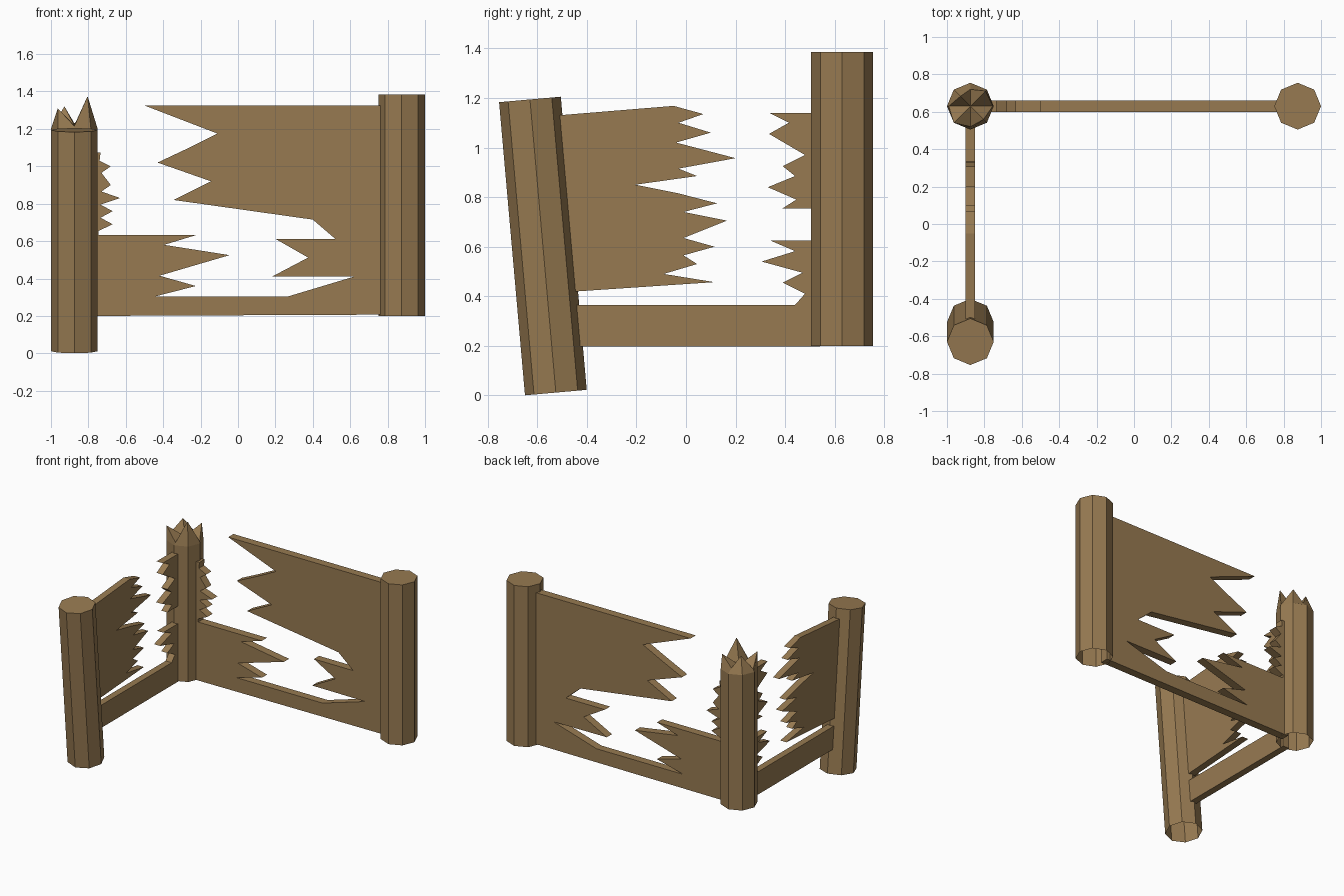
import bpy, bmesh
from math import cos, sin, pi, radians
from mathutils import Matrix

if "Cube" in bpy.data.objects:
    bpy.data.objects.remove(bpy.data.objects["Cube"])

wood = bpy.data.materials.new("wood")
wood.diffuse_color = (0.31, 0.195, 0.083, 1)
wood.use_nodes = True
wood.node_tree.nodes["Principled BSDF"].inputs["Base Color"].default_value = wood.diffuse_color


def finish(name, bm):
    bmesh.ops.recalc_face_normals(bm, faces=bm.faces[:])
    me = bpy.data.meshes.new(name)
    bm.to_mesh(me)
    bm.free()
    me.materials.append(wood)
    ob = bpy.data.objects.new(name, me)
    bpy.context.collection.objects.link(ob)
    return ob


def post(name, x, y, z0, z1, crown=None):
    """Eight-sided post, open underneath; crown gives a splintered top rim."""
    bm = bmesh.new()

    def ring(pts):
        return [bm.verts.new((r * cos(k * pi / 4), r * sin(k * pi / 4), z))
                for k, (r, z) in enumerate(pts)]

    rings = [ring([(0.125, z0)] * 8), ring([(0.125, z1)] * 8)]
    if crown:
        rings.append(ring(crown))
    for a, b in zip(rings, rings[1:]):
        for k in range(8):
            n = (k + 1) % 8
            bm.faces.new((a[k], a[n], b[n], b[k]))
    if crown:
        centre = bm.verts.new((0, 0, z1 + 0.02))
        for k in range(8):
            bm.faces.new((rings[-1][k], rings[-1][(k + 1) % 8], centre))
    else:
        bm.faces.new(rings[-1])
    ob = finish(name, bm)
    ob.location = (x, y, 0)
    return ob


def board(name, pts, thick, place):
    """Flat outline (u, z) given thickness and placed in the scene."""
    bm = bmesh.new()
    face = bm.faces.new([bm.verts.new(place(u, z, -thick / 2)) for u, z in pts])
    ext = bmesh.ops.extrude_face_region(bm, geom=[face], use_keep_orig=True)
    shift = Matrix.Identity(3) @ (place_vec(place, thick))
    verts = [g for g in ext["geom"] if isinstance(g, bmesh.types.BMVert)]
    bmesh.ops.translate(bm, verts=verts, vec=shift)
    bmesh.ops.recalc_face_normals(bm, faces=bm.faces[:])
    bmesh.ops.triangulate(bm, faces=[f for f in bm.faces if len(f.verts) > 4])
    return finish(name, bm)


def place_vec(place, t):
    from mathutils import Vector
    return Vector(place(0, 0, t)) - Vector(place(0, 0, 0))


def back(u, z, t):
    return (u, 0.63 + t, z)


def side(u, z, t):
    return (-0.875 + t, u, z)


# posts
post("right_post", 0.875, 0.63, 0.2, 1.385)
crown = [(0.12, 1.215), (0.115, 1.31), (0.09, 1.23), (0.075, 1.32),
         (0.115, 1.22), (0.125, 1.31), (0.11, 1.215), (0.1, 1.375)]
post("broken_corner_post", -0.875, 0.63, 0.2, 1.2, crown)
lean = post("leaning_post", -0.875, -0.525, 0, 1.187)
lean.location.z = 0.0115
lean.rotation_euler.x = radians(5.05)

# back wall, broken through the middle
board("back_wall", [
    (0.79, 0.207), (0.79, 1.325), (-0.5, 1.325), (-0.11, 1.175), (-0.26, 1.1),
    (-0.43, 1.02), (-0.145, 0.92), (-0.345, 0.82), (0.4, 0.715), (0.52, 0.612),
    (0.2, 0.612), (0.375, 0.512), (0.185, 0.412), (0.62, 0.41), (0.27, 0.305),
    (-0.44, 0.305), (-0.225, 0.36), (-0.42, 0.415), (-0.045, 0.525),
    (-0.395, 0.58), (-0.225, 0.632), (-0.745, 0.632), (-0.745, 0.655),
    (-0.67, 0.69), (-0.735, 0.725), (-0.67, 0.76), (-0.735, 0.795),
    (-0.63, 0.83), (-0.73, 0.865), (-0.68, 0.9), (-0.73, 0.965), (-0.68, 1.0),
    (-0.74, 1.03), (-0.735, 1.075), (-0.79, 1.075), (-0.79, 0.2)], 0.06, back)

# side wall: splintered half on the leaning post
board("side_wall_front", [
    (-0.55, 1.127), (-0.05, 1.168), (0.07, 1.135), (-0.03, 1.1), (0.1, 1.06),
    (-0.04, 1.02), (0.2, 0.957), (-0.03, 0.915), (0.045, 0.885), (-0.205, 0.85),
    (-0.03, 0.815), (0.125, 0.775), (-0.01, 0.74), (0.165, 0.705),
    (-0.01, 0.635), (0.115, 0.6), (-0.01, 0.565), (0.045, 0.53), (-0.09, 0.49),
    (0.115, 0.457), (-0.48, 0.417)], 0.05, side)

# side wall: bottom rail with lower splinters
board("side_rail", [
    (-0.47, 0.197), (-0.47, 0.365), (0.44, 0.365), (0.48, 0.41), (0.39, 0.455),
    (0.47, 0.495), (0.305, 0.54), (0.44, 0.582), (0.34, 0.625), (0.54, 0.625),
    (0.54, 0.197)], 0.05, side)

# side wall: upper splinters on the corner post
board("side_splinters", [
    (0.54, 0.755), (0.39, 0.755), (0.445, 0.79), (0.33, 0.84), (0.44, 0.885),
    (0.39, 0.925), (0.48, 0.97), (0.335, 1.055), (0.415, 1.1), (0.335, 1.14),
    (0.54, 1.14)], 0.05, side)
